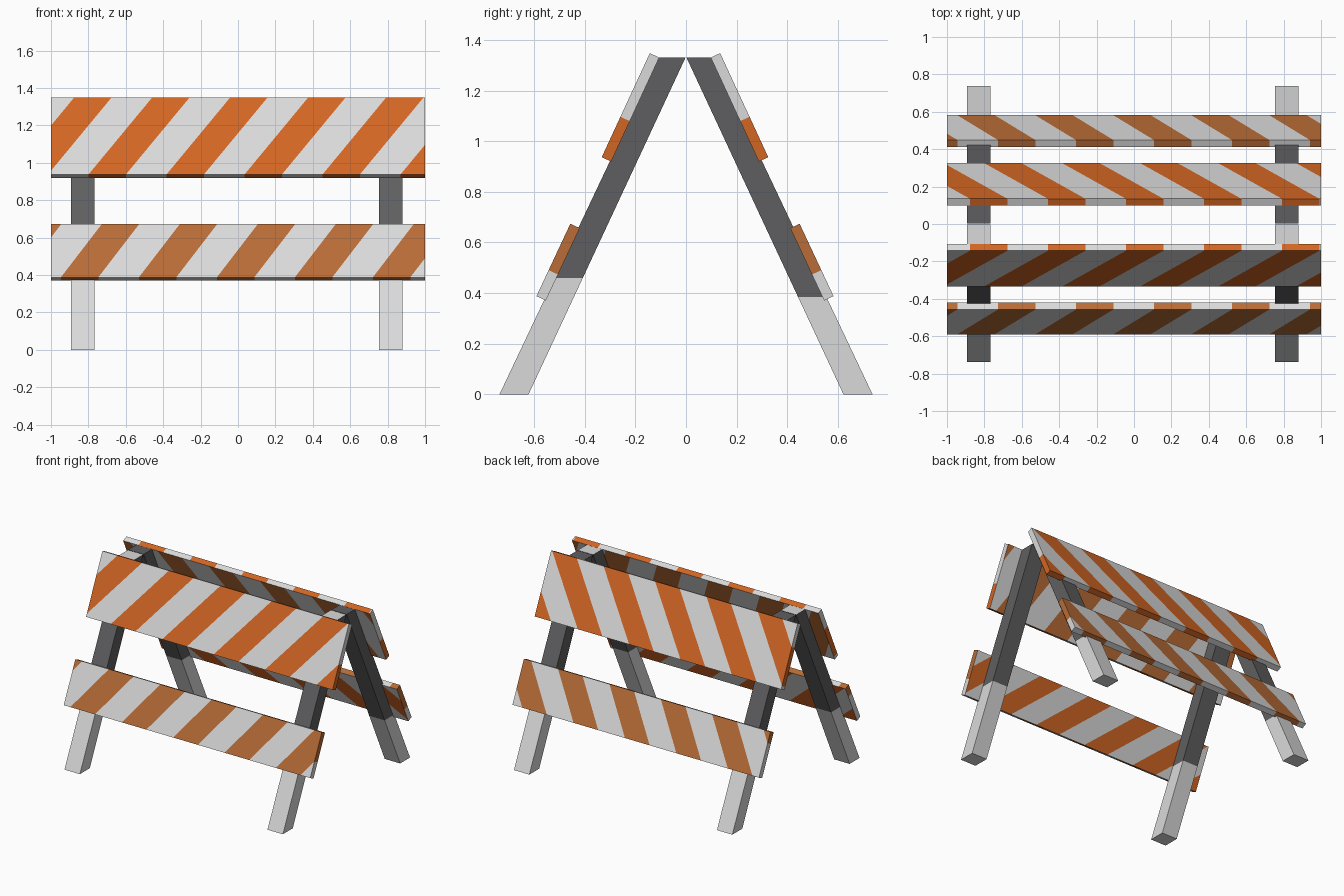
import bpy, bmesh, math
from mathutils import Vector

if "Cube" in bpy.data.objects:
    bpy.data.objects.remove(bpy.data.objects["Cube"])


def material(name, rgb):
    lin = [((c / 255 + 0.055) / 1.055) ** 2.4 for c in rgb]
    m = bpy.data.materials.new(name)
    m.diffuse_color = (*lin, 1)
    m.use_nodes = True
    m.node_tree.nodes["Principled BSDF"].inputs["Base Color"].default_value = m.diffuse_color
    return m


WHITE = material("off_white", (219, 218, 218))
ORANGE = material("bright_orange", (210, 102, 36))
FADED = material("faded_orange", (184, 108, 54))
GREY = material("dark_grey", (95, 95, 97))


def prism(profile, x0, x1):
    """Extrude a (y, z) profile along x."""
    bm = bmesh.new()
    f = bm.faces.new([bm.verts.new((x0, y, z)) for y, z in profile])
    ext = bmesh.ops.extrude_face_region(bm, geom=[f])["geom"]
    verts = [v for v in ext if isinstance(v, bmesh.types.BMVert)]
    bmesh.ops.translate(bm, verts=verts, vec=(x1 - x0, 0, 0))
    bmesh.ops.recalc_face_normals(bm, faces=bm.faces)
    return bm


def cut(bm, faces, co, no):
    """Split only the given faces along a plane."""
    verts = {v for f in faces for v in f.verts}
    edges = {e for f in faces for e in f.edges}
    bmesh.ops.bisect_plane(bm, geom=[*verts, *edges, *faces], dist=1e-5,
                           plane_co=co, plane_no=no)


def finish(bm, name, mats):
    me = bpy.data.meshes.new(name)
    bm.to_mesh(me)
    bm.free()
    for m in mats:
        me.materials.append(m)
    ob = bpy.data.objects.new(name, me)
    bpy.context.collection.objects.link(ob)


def leg(name, side, x0, x1, split):
    profile = [(0.002, 1.33), (0.107, 1.33), (0.737, 0), (0.622, 0)]
    bm = prism([(side * y, z) for y, z in profile], x0, x1)
    cut(bm, bm.faces[:], (0, 0, split), (0, 0, 1))
    for f in bm.faces:
        c = f.calc_center_median()
        top = c.z > 1.32
        # dark above the split; the front leg tops stay light
        f.material_index = int(c.z > split and not (top and side < 0))
    finish(bm, name, [WHITE, GREY])


# Stripe layouts: start of one stripe on the top edge, drift to the bottom edge
PERIOD, WIDTH = 0.417, 0.2
BRIGHT = (-0.877, 0.34, ORANGE)
PALE = (-0.727, 0.22, FADED)


def board(name, side, top, bottom, outer, inner):
    """Tilted board; the inner face has the other stripes, turned around."""
    shift_y = -0.008 if side > 0 else 0
    t = Vector((0, side * top[0] + shift_y, top[1]))
    b = Vector((0, side * bottom[0] + shift_y, bottom[1]))
    down = b - t
    length = down.length
    down.normalize()
    out = Vector((0, -side * down.z, abs(down.y)))
    inset = out * -0.041
    bm = prism([(p.y, p.z) for p in (t, b, b + inset, t + inset)], -1, 1)

    def is_inner(f):
        return f.normal.dot(out) < -0.9

    for flag, (start, drift, _), turn in ((False, outer, 1), (True, inner, -1)):
        normal = Vector((turn, 0, 0)) + down * (drift / length)
        for k in range(-7, 8):
            for edge in (0, WIDTH):
                co = t + Vector((turn * (start + k * PERIOD + edge), 0, 0))
                cut(bm, [f for f in bm.faces if is_inner(f) == flag], co, normal)
        for f in bm.faces:
            if is_inner(f) == flag:
                u = (f.calc_center_median() - t).dot(normal) - start
                striped = u % PERIOD < WIDTH
                f.material_index = (2 if flag else 1) if striped else 0
    finish(bm, name, [WHITE, outer[2], inner[2]])


# Mirrored front and back frames
for side, label, split in ((-1, "front", 0.46), (1, "back", 0.385)):
    leg(label + "_left_leg", side, -0.892, -0.767, split)
    leg(label + "_right_leg", side, 0.755, 0.88, split)
    board(label + "_upper_board", side, (0.143, 1.348), (0.333, 0.937),
          BRIGHT, PALE)
    board(label + "_lower_board", side, (0.457, 0.674), (0.591, 0.388),
          PALE, BRIGHT)
